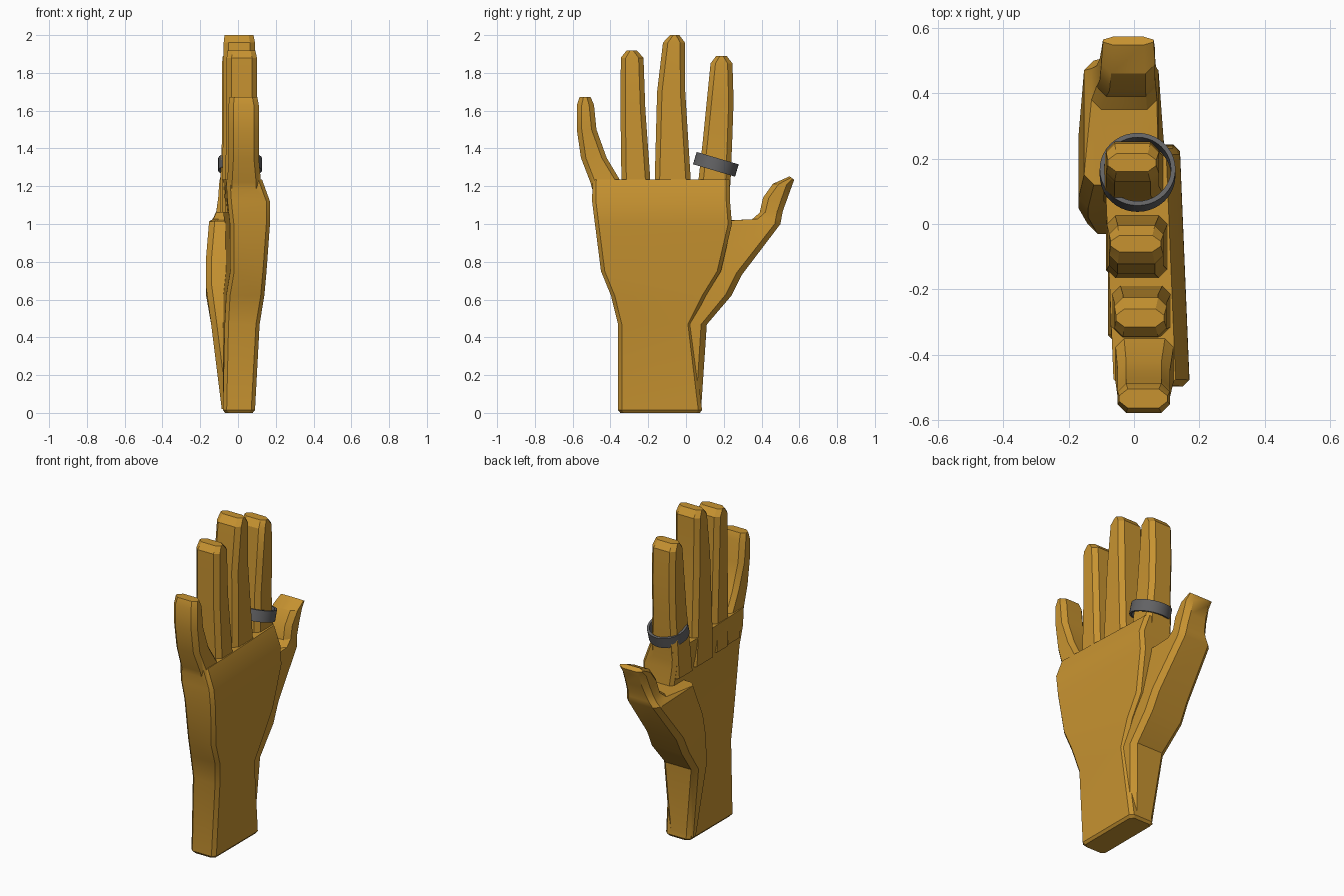
import bpy, bmesh, math

if "Cube" in bpy.data.objects:
    bpy.data.objects.remove(bpy.data.objects["Cube"])


def material(name, rgb):
    m = bpy.data.materials.new(name)
    m.diffuse_color = (*rgb, 1)
    m.use_nodes = True
    m.node_tree.nodes["Principled BSDF"].inputs["Base Color"].default_value = m.diffuse_color
    return m


GOLD = material("golden tan", (0.57, 0.29, 0.030))
GREY = material("dark grey", (0.125, 0.125, 0.13))


def section(a, b, x0, x1, c=0.022, skew=0.0):
    """Chamfered rectangle spanning a->b in the yz plane and x0..x1 in depth."""
    L = math.dist(a, b)
    cy, cx = min(c, 0.35 * L), min(c, 0.35 * (x1 - x0))
    corners = [(x0, cy), (x0, L - cy), (x0 + cx, L), (x1 - cx, L),
               (x1, L - cy), (x1, cy), (x1 - cx, 0), (x0 + cx, 0)]
    pts = []
    for x, t in corners:
        f = t / L
        y, z = a[0] + (b[0] - a[0]) * f, a[1] + (b[1] - a[1]) * f
        pts.append((x - skew * f, y, z))
    return pts


def loft(name, sections):
    bm = bmesh.new()
    rings = [[bm.verts.new(p) for p in s] for s in sections]
    for r, s in zip(rings, rings[1:]):
        for i in range(len(r)):
            j = (i + 1) % len(r)
            bm.faces.new((r[i], r[j], s[j], s[i]))
    bm.faces.new(rings[0])
    bm.faces.new(rings[-1])
    bmesh.ops.triangulate(bm, faces=bm.faces[:])
    bmesh.ops.recalc_face_normals(bm, faces=bm.faces[:])
    me = bpy.data.meshes.new(name)
    bm.to_mesh(me)
    bm.free()
    ob = bpy.data.objects.new(name, me)
    bpy.context.collection.objects.link(ob)
    me.materials.append(GOLD)
    return ob


# palm and wrist: z, y range, x range, tilt of the palm across its width
palm_rows = [(0.0, -0.348, 0.073, -0.068, 0.078, 0),
             (0.015, -0.36, 0.085, -0.08, 0.09, 0),
             (0.47, -0.36, 0.03, -0.070, 0.115, 0.01),
             (0.62, -0.397, 0.105, -0.062, 0.14, 0.02),
             (0.75, -0.45, 0.185, -0.04, 0.152, 0.03),
             (1.0, -0.482, 0.243, -0.042, 0.17, 0.03),
             (1.12, -0.497, 0.233, -0.055, 0.17, 0.03),
             (1.235, -0.495, 0.231, -0.062, 0.128, 0.03)]
hand = loft("hand", [section((y0, z), (y1, z), x0, x1, 0.02, k)
                     for z, y0, y1, x0, x1, k in palm_rows])

# fingers: x range, then rows of z, y range from base to tip
fingers = {
    "little_finger": (-0.05, 0.11, [(1.06, -0.462, -0.30), (1.22, -0.506, -0.342), (1.35, -0.556, -0.42),
                                    (1.5, -0.578, -0.474), (1.63, -0.578, -0.487), (1.672, -0.563, -0.505)]),
    "ring_finger": (-0.06, 0.10, [(1.06, -0.335, -0.18), (1.25, -0.342, -0.19), (1.6, -0.347, -0.215),
                                  (1.88, -0.345, -0.225), (1.918, -0.315, -0.26)]),
    "middle_finger": (-0.076, 0.09, [(1.06, -0.168, 0.04), (1.25, -0.165, 0.024), (1.7, -0.153, -0.004),
                                     (1.96, -0.122, -0.005), (2.0, -0.085, -0.035)]),
    "index_finger": (-0.085, 0.076, [(1.06, 0.045, 0.225), (1.25, 0.068, 0.237), (1.45, 0.09, 0.245), (1.65, 0.11, 0.252),
                                     (1.85, 0.13, 0.246), (1.89, 0.16, 0.215)]),
}
digits = []
for name, (x0, x1, rows) in fingers.items():
    secs = []
    for i, (z, y0, y1) in enumerate(rows):
        grow = (0.015, 0.012)[i] if i < 2 else (-0.008 if i == len(rows) - 1 else 0)
        secs.append(section((y0, z), (y1, z), x0 - grow * 0.6, x1 + grow, 0.026))
    digits.append(loft(name, secs))

# thumb with its mound: inner and outer points in yz, x range
thumb_rows = [((0.0, 0.02), (0.08, 0.02), -0.086, 0.075),
              ((-0.03, 0.47), (0.11, 0.468), -0.142, 0.095),
              ((0.02, 0.68), (0.24, 0.62), -0.17, 0.095),
              ((0.05, 0.82), (0.295, 0.73), -0.17, 0.09),
              ((0.12, 1.015), (0.5, 1.0), -0.153, 0.075),
              ((0.35, 1.025), (0.506, 1.035), -0.13, 0.07),
              ((0.39, 1.06), (0.513, 1.07), -0.115, 0.067),
              ((0.408, 1.14), (0.535, 1.13), -0.105, 0.065),
              ((0.46, 1.213), (0.562, 1.205), -0.10, 0.065),
              ((0.548, 1.252), (0.573, 1.235), -0.095, 0.06)]
digits.append(loft("thumb", [section(a, b, x0, x1, 0.03) for a, b, x0, x1 in thumb_rows]))

# fuse the fingers and thumb into the palm
bpy.context.view_layer.objects.active = hand
for d in digits:
    mod = hand.modifiers.new("join", 'BOOLEAN')
    mod.operation, mod.solver, mod.object = 'UNION', 'EXACT', d
    bpy.ops.object.modifier_apply(modifier=mod.name)
    bpy.data.objects.remove(d)

# ring band around the index finger
N, R, r, h = 40, 0.116, 0.102, 0.034
bm = bmesh.new()
loops = []
for rad, z in ((r, -h), (R, -h), (R, h), (r, h)):
    loops.append([bm.verts.new((rad * math.cos(2 * math.pi * i / N),
                                rad * math.sin(2 * math.pi * i / N), z)) for i in range(N)])
for k in range(4):
    p, q = loops[k], loops[(k + 1) % 4]
    for i in range(N):
        j = (i + 1) % N
        bm.faces.new((p[i], p[j], q[j], q[i]))
bmesh.ops.recalc_face_normals(bm, faces=bm.faces[:])
me = bpy.data.meshes.new("finger_band")
bm.to_mesh(me)
bm.free()
band = bpy.data.objects.new("finger_band", me)
bpy.context.collection.objects.link(band)
me.materials.append(GREY)
band.location = (0.011, 0.158, 1.316)
band.rotation_euler = (math.radians(-16.5), 0, 0)

# smooth shading with crisp edges
for ob in (hand, band):
    bpy.ops.object.select_all(action='DESELECT')
    ob.select_set(True)
    bpy.context.view_layer.objects.active = ob
    bpy.ops.object.shade_smooth_by_angle(angle=math.radians(30))
